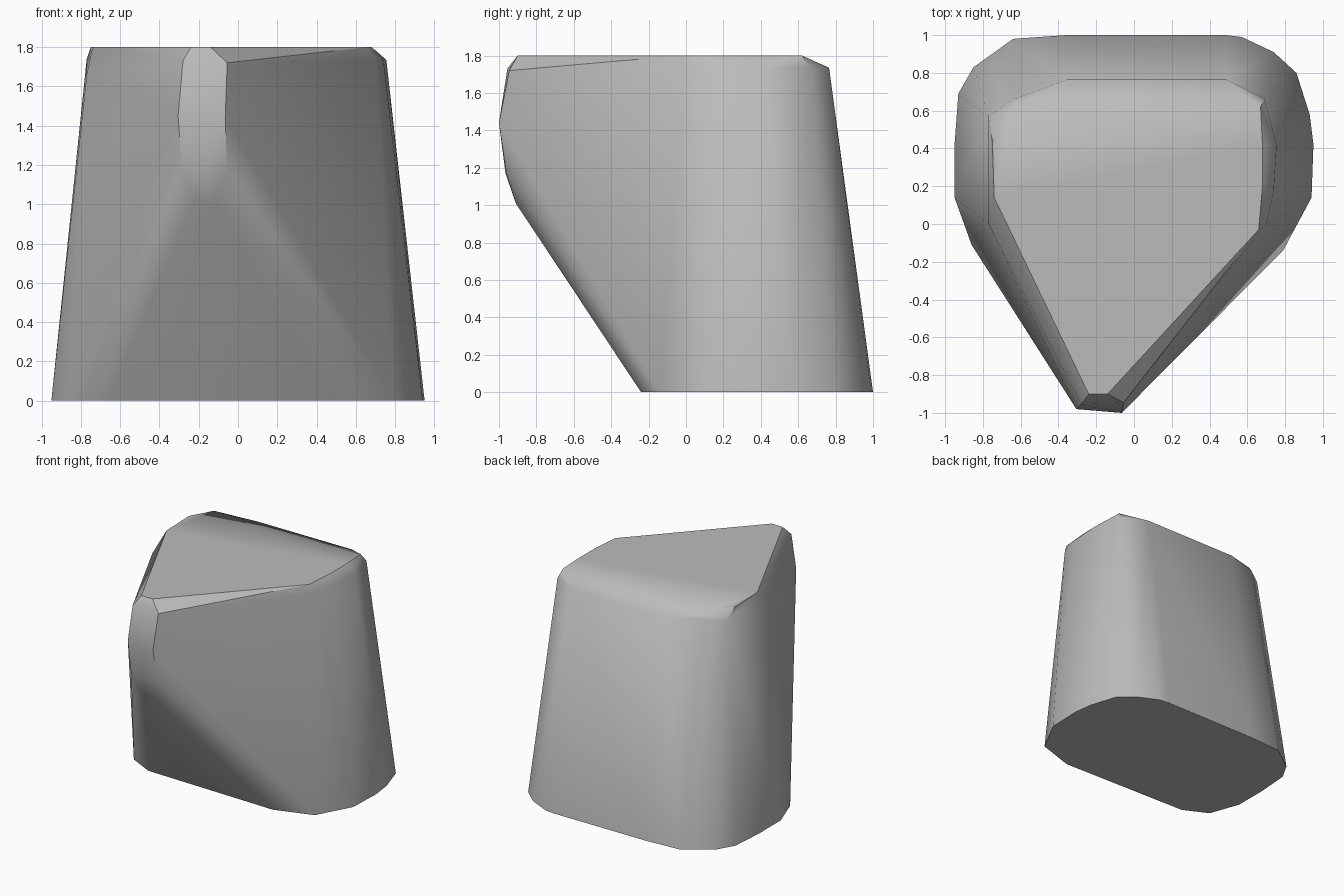
import bpy
import bmesh
import math

cube = bpy.data.objects.get("Cube")
if cube:
    bpy.data.objects.remove(cube, do_unlink=True)

# Grey stone
stone = bpy.data.materials.new("stone_grey")
stone.use_nodes = True
grey = (0.5, 0.5, 0.5, 1)
stone.diffuse_color = grey
stone.node_tree.nodes["Principled BSDF"].inputs["Base Color"].default_value = grey

# Ground outline
base = [(-.36, 1), (.49, 1), (.57, .99), (.74, .91), (.86, .8), (.93, .58),
        (.95, .42), (.94, .14), (.79, -.14), (.48, -.24), (-.66, -.21),
        (-.86, -.11), (-.95, .14), (-.95, .42), (-.93, .69), (-.85, .83), (-.64, .98)]

# Flat top outline
top = [(-.24, -.9), (-.14, -.9), (.66, -.03), (.68, .2), (.68, .42), (.67, .62),
       (-.65, .62), (-.75, .44), (-.74, .14)]

# Chamfer ring just below the top
shoulder = [(-.35, .765, 1.735), (.49, .765, 1.735), (.69, .665, 1.735),
            (.755, .42, 1.735), (.74, .18, 1.735), (.7, 0, 1.735),
            (-.64, .66, 1.75), (-.77, .57, 1.74), (-.77, 0, 1.66)]

# Overhanging nose facet
nose = [(-.28, -.955, 1.73), (-.055, -.945, 1.72), (-.305, -.98, 1.45),
        (-.065, -1, 1.44), (-.285, -.965, 1.17), (-.055, -.96, 1.17),
        (-.22, -.915, 1.03), (-.12, -.91, 1.01)]

# Wrap all outlines in one convex boulder
bm = bmesh.new()
points = [(x, y, 0) for x, y in base] + [(x, y, 1.8) for x, y in top] + shoulder + nose
for point in points:
    bm.verts.new(point)
hull = bmesh.ops.convex_hull(bm, input=bm.verts)
loose = [v for v in bm.verts if not v.link_faces]
bmesh.ops.delete(bm, geom=loose, context="VERTS")
bmesh.ops.dissolve_limit(bm, angle_limit=math.radians(1), verts=bm.verts, edges=bm.edges)
bmesh.ops.recalc_face_normals(bm, faces=bm.faces)

mesh = bpy.data.meshes.new("boulder")
bm.to_mesh(mesh)
bm.free()
mesh.materials.append(stone)
boulder = bpy.data.objects.new("boulder", mesh)
bpy.context.collection.objects.link(boulder)

# Soft facets with crisp rims
bpy.ops.object.select_all(action="DESELECT")
boulder.select_set(True)
bpy.context.view_layer.objects.active = boulder
bpy.ops.object.shade_smooth_by_angle(angle=math.radians(35))
